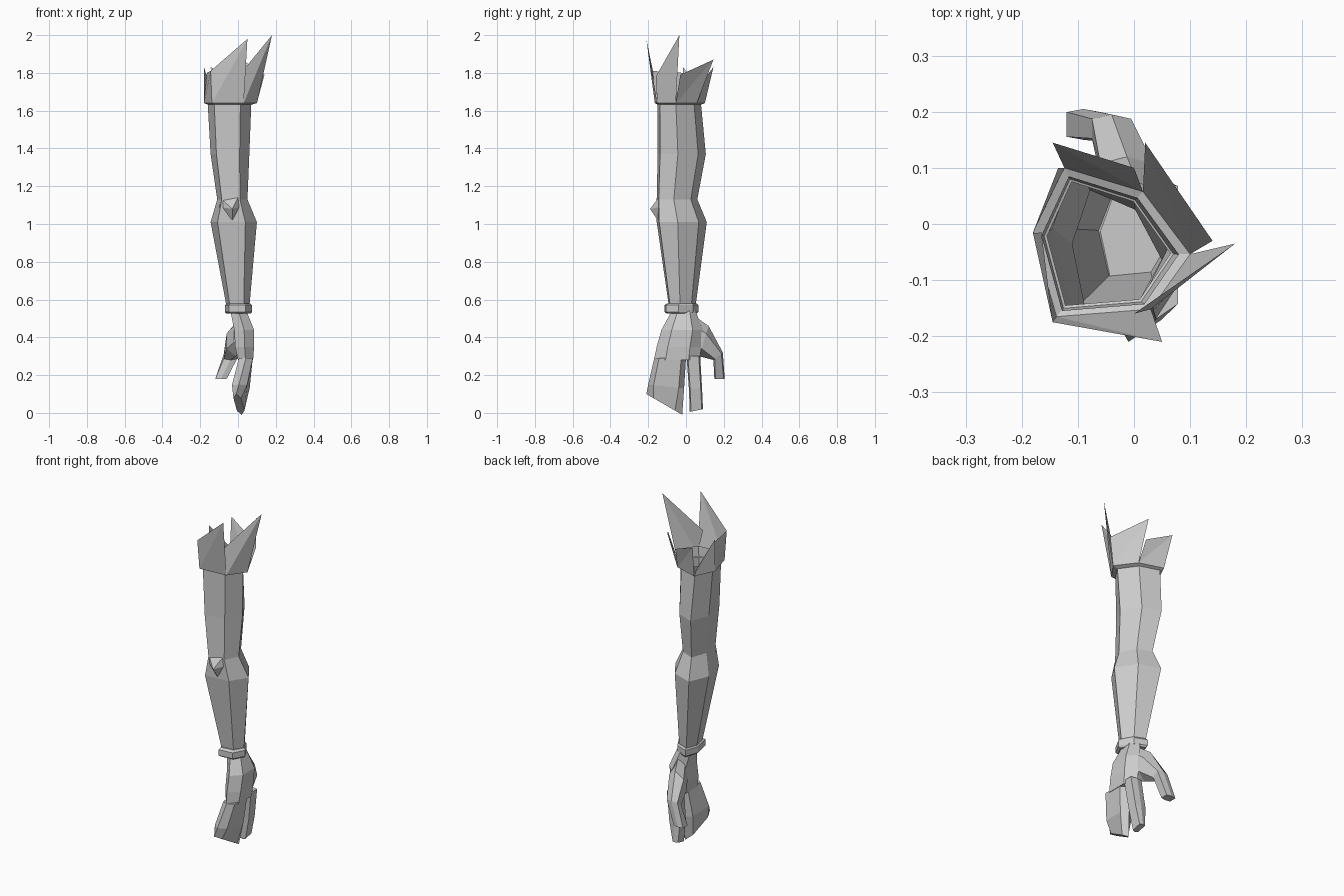
import bpy

if "Cube" in bpy.data.objects:
    bpy.data.objects.remove(bpy.data.objects["Cube"])

grey = bpy.data.materials.new("plain_grey")
grey.use_nodes = True
colour = (0.6, 0.6, 0.6, 1)
grey.diffuse_color = colour
grey.node_tree.nodes["Principled BSDF"].inputs["Base Color"].default_value = colour

# Six-sided arm section inside a unit box, seen from above
HEX = [(0, .56), (.15, 0), (.75, .05), (1, .42), (.7, .84), (.2, 1)]


def build(name, verts, faces):
    mesh = bpy.data.meshes.new(name)
    mesh.from_pydata(verts, [], faces)
    mesh.materials.append(grey)
    mesh.update()
    obj = bpy.data.objects.new(name, mesh)
    bpy.context.collection.objects.link(obj)
    return obj


def loft(name, rings, cap_first=True, cap_last=True):
    """Join equal rings, listed from top to bottom, with quads."""
    n = len(rings[0])
    verts = [p for ring in rings for p in ring]
    faces = []
    for r in range(len(rings) - 1):
        for i in range(n):
            j = (i + 1) % n
            a, b = r * n, (r + 1) * n
            faces.append((a + i, b + i, b + j, a + j))
    if cap_first:
        faces.append(tuple(range(n)))
    if cap_last:
        faces.append(tuple(reversed(range(len(verts) - n, len(verts)))))
    return build(name, verts, faces)


def arm_ring(z, x0, x1, y0, y1):
    return [(x0 + u * (x1 - x0), y0 + v * (y1 - y0), z) for u, v in HEX]


def hand_ring(x0, x1, front, back, edge=.25, skew=0):
    """Flattened six-sided section between a front and a back (y, z) point."""
    mid = (x0 + x1) / 2
    section = [(0, mid), (edge, x1), (1 - edge, x1), (1, mid), (1 - edge, x0), (edge, x0)]
    return [(x + skew * (t - .5),
             front[0] + t * (back[0] - front[0]),
             front[1] + t * (back[1] - front[1])) for t, x in section]


# Sleeve: open at the top, pinched above the elbow, narrowing to the wrist
loft("arm", [
    arm_ring(1.69, -.165, .08, -.155, .085),
    arm_ring(1.63, -.16, .07, -.15, .08),
    arm_ring(1.37, -.145, .06, -.15, .105),
    arm_ring(1.13, -.11, .05, -.155, .06),
    arm_ring(1.01, -.145, .1, -.155, .11),
    arm_ring(.56, -.06, .06, -.09, .05),
], cap_first=False)

# Pointed elbow guard
build("elbow_point",
      [(-.1, -.14, 1.09), (-.085, -.15, 1.13), (0, -.145, 1.14),
       (.01, -.14, 1.09), (-.03, -.15, 1.02), (-.03, -.19, 1.08)],
      [(i, (i + 1) % 5, 5)[::-1] for i in range(5)])

# Wrist band with chamfered edges
loft("wrist_band", [
    arm_ring(.58, -.06, .065, -.1, .055),
    arm_ring(.57, -.07, .075, -.115, .065),
    arm_ring(.535, -.07, .075, -.115, .065),
    arm_ring(.525, -.06, .065, -.1, .055),
])

# Cuff: six flared panels, each rising to its own point
low = arm_ring(1.64, -.18, .1, -.165, .1)
inner = arm_ring(1.63, -.155, .065, -.145, .075)
starts = [(-.165, -.015, 1.8), (-.145, -.175, 1.81), (0, -.16, 1.78),
          (.14, -.03, 1.79), (0, .1, 1.77), (-.135, .1, 1.68)]
tips = [(-.145, -.175, 1.81), (.05, -.21, 1.98), (.18, -.035, 2),
        (.02, .145, 1.87), (-.145, .145, 1.83), (-.18, -.015, 1.83)]
verts, faces = low + inner, []
for i in range(6):
    j = (i + 1) % 6
    k = len(verts)
    verts += [starts[i], tips[i]]
    faces += [(i, j, k + 1), (i, k + 1, k), (i, 6 + i, 6 + j, j)]
build("cuff", verts, faces)

# Palm
loft("palm", [
    hand_ring(-.04, .045, (-.075, .54), (.05, .54)),
    hand_ring(-.02, .085, (-.13, .44), (.09, .44)),
    hand_ring(-.015, .085, (-.155, .35), (.08, .35)),
    hand_ring(0, .08, (-.17, .28), (.075, .28)),
])

# Joined fingers, curling inwards at the tips
loft("joined_fingers", [
    hand_ring(.005, .078, (-.168, .29), (0, .29), .15),
    hand_ring(-.025, .055, (-.2, .15), (-.01, .13), .15, .02),
    hand_ring(-.015, .025, (-.21, .1), (-.02, -.01), .2, .03),
])

# Single finger
loft("single_finger", [
    hand_ring(.005, .078, (.003, .3), (.075, .3), .1),
    hand_ring(-.015, .055, (.015, .13), (.085, .13), .1),
    hand_ring(-.005, .03, (.02, .005), (.09, .02), .1),
])

# Thumb, splayed out to the back and bent down
loft("thumb", [
    hand_ring(-.02, .05, (0, .33), (.05, .51)),
    hand_ring(-.06, .035, (.07, .3), (.12, .46)),
    hand_ring(-.075, -.005, (.145, .28), (.195, .32), .15),
    hand_ring(-.12, -.06, (.15, .18), (.205, .18), .1),
])
